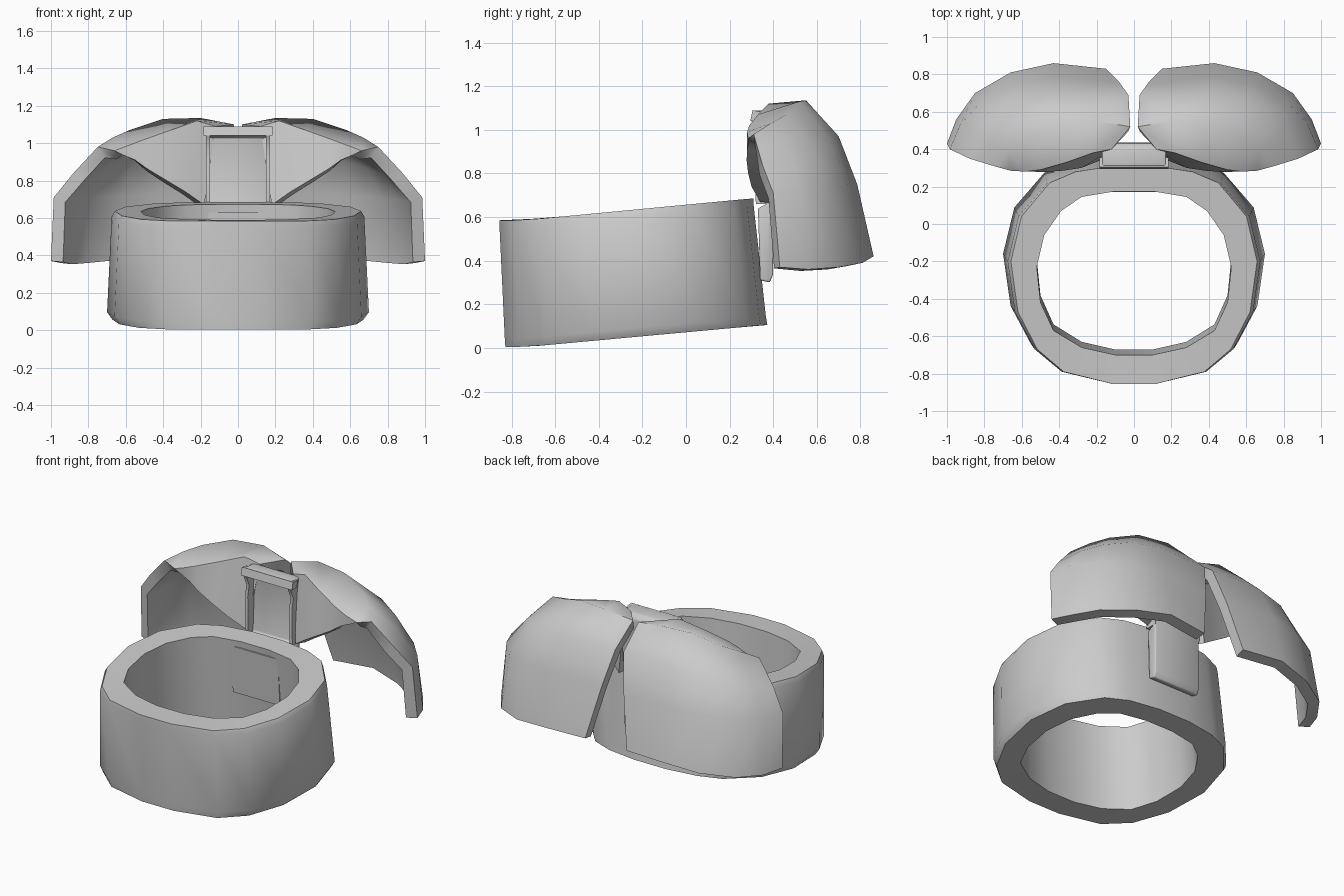
import bpy

if "Cube" in bpy.data.objects:
    bpy.data.objects.remove(bpy.data.objects["Cube"])


def make_object(name, verts, faces, solid=0.0, mirror=False, bevel=0.0):
    mesh = bpy.data.meshes.new(name)
    mesh.from_pydata(verts, [], faces)
    obj = bpy.data.objects.new(name, mesh)
    bpy.context.collection.objects.link(obj)
    if solid:
        m = obj.modifiers.new("thickness", 'SOLIDIFY')
        m.thickness = solid
        m.offset = -1
    if mirror:
        m = obj.modifiers.new("mirror", 'MIRROR')
        m.use_mirror_merge = False
    if bevel:
        m = obj.modifiers.new("bevel", 'BEVEL')
        m.width = bevel
        m.segments = 2
    bpy.ops.object.select_all(action='DESELECT')
    obj.select_set(True)
    bpy.context.view_layer.objects.active = obj
    bpy.ops.object.convert(target='MESH')
    bpy.ops.object.shade_smooth_by_angle(angle=0.95)
    return obj


def loft(rows, closed):
    n = len(rows[0])
    verts = [v for r in rows for v in r]
    faces = []
    for i in range(len(rows) - (0 if closed else 1)):
        k = (i + 1) % len(rows)
        for j in range(n if closed else n - 1):
            h = (j + 1) % n
            faces.append((i * n + j, k * n + j, k * n + h, i * n + h))
    return verts, faces


def prism(name, profile, x0, x1, mirror=False, bevel=0.0):
    """Closed (y, z) profile extruded from x0 to x1."""
    n = len(profile)
    verts = [(x, y, z) for x in (x0, x1) for y, z in profile]
    faces = [tuple(range(n))[::-1], tuple(range(n, 2 * n))]
    faces += [(i, (i + 1) % n, n + (i + 1) % n, n + i) for i in range(n)]
    return make_object(name, verts, faces, mirror=mirror, bevel=bevel)


# Tilted ring band
outer = [(.12, .31), (.33, .28), (.48, .22), (.64, .04), (.70, -.20),
         (.66, -.47), (.55, -.67), (.40, -.79), (.12, -.855)]
inner = [(.10, .175), (.28, .145), (.39, .07), (.48, -.06), (.52, -.23),
         (.50, -.42), (.43, -.57), (.28, -.66), (.10, -.70)]


def band_loop(half, scale, top, dz, dy):
    pts = half + [(-x, y) for x, y in reversed(half)]
    loop = []
    for x, y in pts:
        t = min(max((y + .75) / 1.05, 0), 1)
        z = (.585 if top else .005) + .1 * t + dz
        loop.append((x * scale, y + dy * (.6 + .8 * t), z))
    return loop


band = [band_loop(inner, 1, False, 0, .045),
        band_loop(inner, 1, True, 0, 0),
        band_loop(outer, .94, True, 0, 0),
        band_loop(outer, .965, True, -.03, 0),
        band_loop(outer, 1, False, .04, .04),
        band_loop(outer, .96, False, 0, .045)]
verts, faces = loft(band, True)
make_object("ring_band", verts, [f[::-1] for f in faces])

# Pair of curved shells: rows run from the back hem over the top to the front
shell = [
    [(.15, .83, .41), (.43, .86, .42), (.66, .81, .39), (.85, .70, .37), (.95, .56, .36), (1.0, .43, .37)],
    [(.08, .76, .74), (.42, .785, .75), (.64, .745, .74), (.82, .65, .73), (.93, .53, .72), (.985, .40, .71)],
    [(.03, .69, .97), (.38, .70, .97), (.58, .66, .95), (.73, .59, .91), (.82, .48, .88), (.88, .35, .84)],
    [(.02, .52, 1.10), (.20, .55, 1.135), (.40, .52, 1.13), (.58, .46, 1.07), (.67, .39, 1.03), (.75, .31, .98)],
    [(.12, .40, 1.09), (.22, .38, 1.12), (.36, .33, 1.07), (.50, .29, 1.02), (.58, .28, .99), (.66, .285, .96)],
    [(.18, .34, .67), (.28, .30, .74), (.38, .285, .80), (.48, .278, .86), (.55, .28, .91), (.61, .285, .935)],
]
verts, faces = loft(shell, False)
make_object("curved_shell_pair", verts, faces, solid=.07, mirror=True)

# Centre bracket: hanging tab, upright plate, folded top lip and side cheeks
prism("bracket_strap", [(.34, .31), (.385, .30), (.40, .34), (.40, .66), (.435, 1.0),
                        (.43, 1.06), (.40, 1.085), (.31, 1.09), (.295, 1.04), (.39, 1.03),
                        (.37, .66), (.33, .64)], -.17, .17, bevel=.008)
prism("bracket_lip", [(.295, 1.04), (.345, 1.04), (.355, 1.08), (.305, 1.09)], -.185, .185)
prism("bracket_cheek_pair", [(.32, .66), (.40, .66), (.43, 1.04), (.30, 1.04),
                             (.33, .97), (.315, .90)], .15, .17, mirror=True)

# Thin tab against the inside of the ring
prism("inner_tab", [(.19, .32), (.21, .32), (.19, .63), (.17, .63)], -.17, .17)
